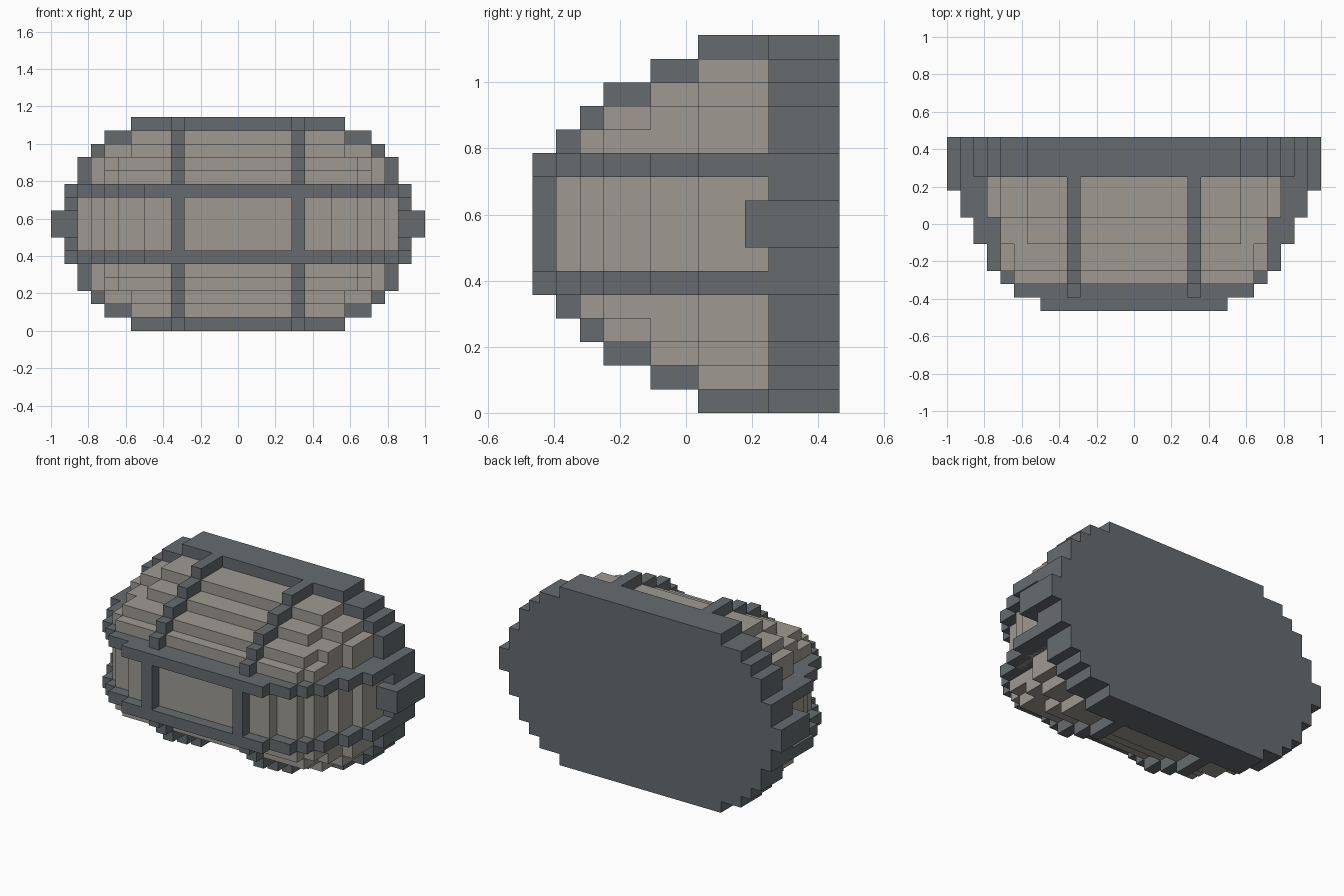
import bpy
import bmesh
from mathutils import Vector

if "Cube" in bpy.data.objects:
    bpy.data.objects.remove(bpy.data.objects["Cube"], do_unlink=True)

U = 2 / 28           # one block
DEPTH, MID = 13, 8   # depth in blocks, mid height in blocks


def material(name, rgb):
    mat = bpy.data.materials.new(name)
    mat.use_nodes = True
    mat.diffuse_color = (*rgb, 1)
    bsdf = next(n for n in mat.node_tree.nodes if n.type == 'BSDF_PRINCIPLED')
    bsdf.inputs["Base Color"].default_value = (*rgb, 1)
    return mat


FRAME = material("dark grey frame", (0.133, 0.148, 0.157))
STONE = material("warm grey panel", (0.342, 0.323, 0.283))


def prism(name, points, shift, mat):
    """Extrude a closed outline; all values are in blocks, y from the front, z from the ground."""
    bm = bmesh.new()
    place = lambda p: Vector((p[0] * U, (p[1] - DEPTH / 2) * U, p[2] * U))
    face = bm.faces.new([bm.verts.new(place(p)) for p in points])
    new = bmesh.ops.extrude_face_region(bm, geom=[face])["geom"]
    verts = [v for v in new if isinstance(v, bmesh.types.BMVert)]
    bmesh.ops.translate(bm, verts=verts, vec=Vector(shift) * U)
    bmesh.ops.recalc_face_normals(bm, faces=bm.faces)
    mesh = bpy.data.meshes.new(name)
    bm.to_mesh(mesh)
    bm.free()
    mesh.materials.append(mat)
    obj = bpy.data.objects.new(name, mesh)
    bpy.context.scene.collection.objects.link(obj)
    return obj


def stepped_oval(steps):
    """Outline symmetric both ways from (half width, half height) steps."""
    quarter, low = [], 0
    for w, h in steps:
        quarter += [(w, low), (w, h)]
        low = h
    quarter = quarter[1:]
    right = [(w, -h) for w, h in reversed(quarter)] + quarter
    return right + [(-w, -h) for w, h in right]


def stepped_dome(steps, back):
    """Outline symmetric one way from (front depth, half size) steps."""
    side = []
    for i, (y, s) in enumerate(steps):
        end = steps[i + 1][0] if i + 1 < len(steps) else back
        side += [(y, s), (end, s)]
    return side + [(y, -s) for y, s in reversed(side)]


# Back plate
plate = stepped_oval([(14, 1), (13, 3), (12, 5), (11, 6), (10, 7), (8, 8)])
prism("back_plate", [(x, 10, z + MID) for x, z in plate], (0, 3, 0), FRAME)

# Domed body of nested stepped layers
layers = {
    7: [(12, 3), (11, 5), (10, 6), (8, 7)],
    5: [(11, 3), (10, 5), (8, 6)],
    3: [(10, 4), (9, 5)],
    2: [(9, 4)],
    1: [(7, 3)],
}
for y, steps in layers.items():
    outline = [(x, y, z + MID) for x, z in stepped_oval(steps)]
    prism(f"body_layer_{y}", outline, (0, 10 - y, 0), STONE)

# Vertical ribs
rib = stepped_dome([(0, 3), (1, 4), (2, 5), (3, 6), (5, 7), (7, 8)], 10)
for name, x in (("right_rib", -5), ("left_rib", 4)):
    prism(name, [(x, y, z + MID) for y, z in rib], (1, 0, 0), FRAME)

# Horizontal bands
band = stepped_dome([(0, 7), (1, 9), (2, 10), (3, 11), (5, 12), (7, 13)], 10)
for name, z in (("lower_band", 5), ("upper_band", 10)):
    prism(name, [(x, y, z) for y, x in band], (0, 0, 1), FRAME)

# Side lugs
for name, x in (("right_lug", -14), ("left_lug", 11.5)):
    prism(name, [(x, 9, 7), (x, 13, 7), (x, 13, 9), (x, 9, 9)], (2.5, 0, 0), FRAME)
